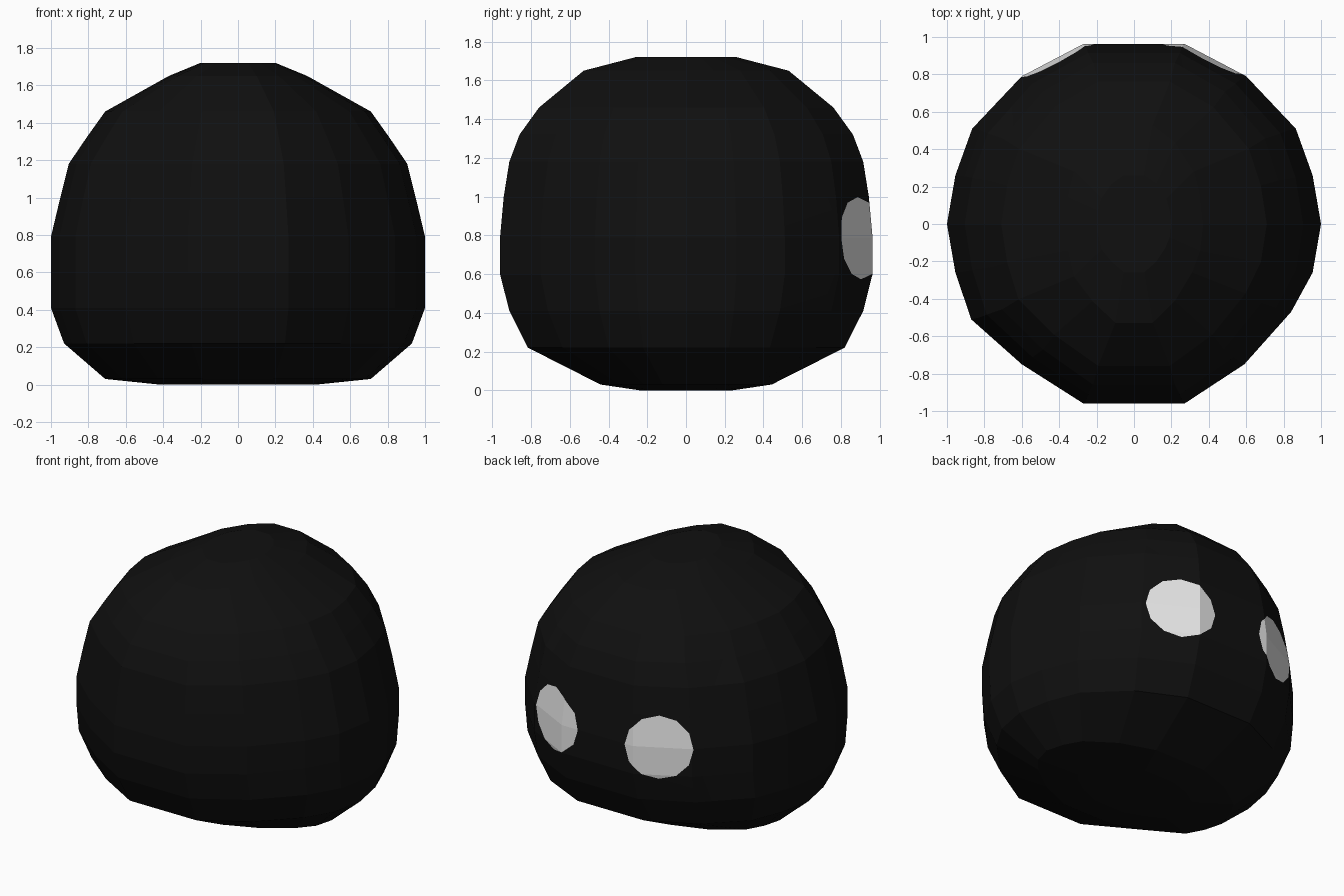
import bpy, bmesh, math
from mathutils import Vector

if "Cube" in bpy.data.objects:
    bpy.data.objects.remove(bpy.data.objects["Cube"])


def material(name, rgb):
    m = bpy.data.materials.new(name)
    m.diffuse_color = (*rgb, 1)
    m.use_nodes = True
    m.node_tree.nodes["Principled BSDF"].inputs["Base Color"].default_value = m.diffuse_color
    return m


# plan outline of the widest ring, counter-clockwise from +x
plan = [(1, 0), (.955, .26), (.865, .51), (.6, .79), (.27, .963),
        (-.27, .963), (-.6, .79), (-.865, .51), (-.955, .26),
        (-1, 0), (-.955, -.26), (-.87, -.51), (-.6, -.75), (-.27, -.96),
        (.27, -.96), (.59, -.75), (.84, -.47), (.955, -.26)]

# ring height, x scale, y scale
rings = [(0, .42, .25), (.03, .71, .46), (.22, .93, .85), (.41, 1, .95),
         (.60, 1, 1), (.79, 1, 1), (1.0, .95, .98), (1.18, .905, .95),
         (1.32, .81, .895), (1.46, .71, .79), (1.65, .37, .55), (1.72, .2, .27)]

bm = bmesh.new()
loops = [[bm.verts.new((x * sx, y * sy, z)) for x, y in plan] for z, sx, sy in rings]
n = len(plan)
for a, b in zip(loops, loops[1:]):
    for i in range(n):
        j = (i + 1) % n
        bm.faces.new((a[i], a[j], b[j], b[i]))
bm.faces.new(loops[0][::-1])
bm.faces.new(loops[-1])

# round eyes: cut the back faces along a twelve-sided prism, then colour inside it
SIDES, R = 12, .205
eyes = [(Vector((.37, .9, .785)), 1.08), (Vector((-.41, .88, .785)), 1.03)]


def eye_planes(centre, stretch):
    out = Vector((centre.x, centre.y, 0)).normalized()
    side = Vector((-out.y, out.x, 0))
    for k in range(SIDES):
        t = 2 * math.pi * (k + .5) / SIDES
        d = side * math.cos(t) / stretch + Vector((0, 0, math.sin(t)))
        yield centre + side * (R * stretch * math.cos(t)) + Vector((0, 0, R * math.sin(t))), d.normalized()


def near(f, centre):
    return any((v.co - centre).length < .6 for v in f.verts) and f.calc_center_median().y > .6


for centre, stretch in eyes:
    for co, no in eye_planes(centre, stretch):
        faces = [f for f in bm.faces if near(f, centre)]
        geom = set(faces)
        for f in faces:
            geom.update(f.edges)
            geom.update(f.verts)
        bmesh.ops.bisect_plane(bm, geom=list(geom), dist=1e-5, plane_co=co, plane_no=no)
    for f in bm.faces:
        c = f.calc_center_median()
        if c.y > .5 and all((c - co).dot(no) < 0 for co, no in eye_planes(centre, stretch)):
            f.material_index = 1

bmesh.ops.recalc_face_normals(bm, faces=bm.faces)
mesh = bpy.data.meshes.new("body")
bm.to_mesh(mesh)
bm.free()
mesh.materials.append(material("soot black", (.005, .005, .005)))
mesh.materials.append(material("eye white", (.8, .8, .8)))
body = bpy.data.objects.new("body", mesh)
bpy.context.collection.objects.link(body)
